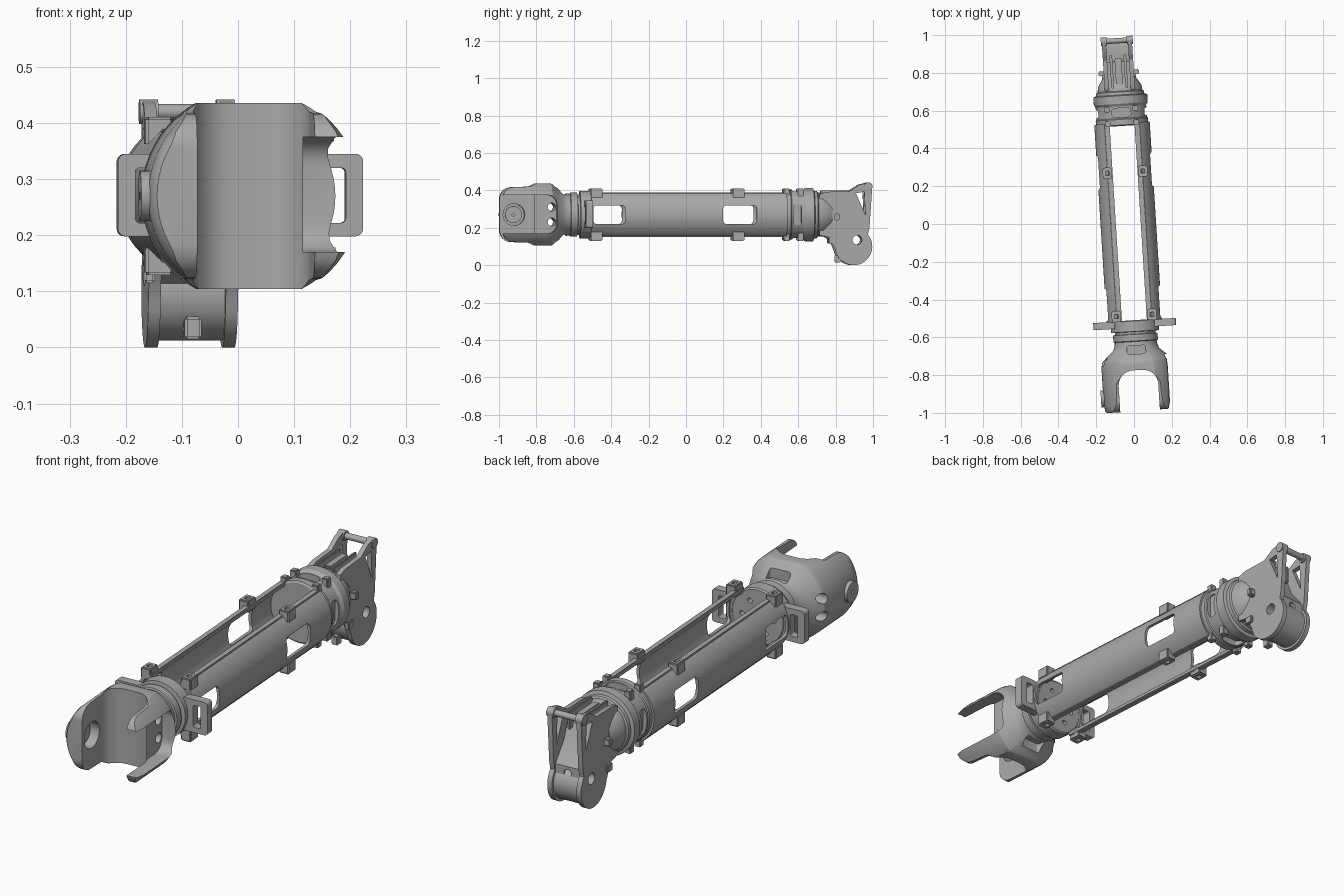
import bpy, bmesh
from math import cos, sin, pi, radians, atan
from mathutils import Matrix, Vector

old = bpy.data.objects.get("Cube")
if old:
    bpy.data.objects.remove(old)

grey = bpy.data.materials.new("machined grey")
grey.use_nodes = True
COLOUR = (0.4, 0.4, 0.4, 1)
grey.diffuse_color = COLOUR
grey.node_tree.nodes["Principled BSDF"].inputs["Base Color"].default_value = COLOUR
parts = []


# ---- helpers: everything is built along Y around the limb axis ----
def finish(name, bm):
    bmesh.ops.recalc_face_normals(bm, faces=bm.faces)
    mesh = bpy.data.meshes.new(name)
    bm.to_mesh(mesh)
    bm.free()
    mesh.materials.append(grey)
    obj = bpy.data.objects.new(name, mesh)
    bpy.context.scene.collection.objects.link(obj)
    parts.append(obj)
    return obj


def prism(name, pts, axis, a, b, bevel=0):
    """Extrude a 2D outline along an axis; the outline uses the other two axes in order."""
    bm = bmesh.new()

    def place(p, d):
        c = list(p)
        c.insert("xyz".index(axis), d)
        return bm.verts.new(c)
    lo, hi = [place(p, a) for p in pts], [place(p, b) for p in pts]
    bm.faces.new(lo)
    bm.faces.new(hi)
    for i in range(len(pts)):
        j = (i + 1) % len(pts)
        bm.faces.new((lo[i], lo[j], hi[j], hi[i]))
    if bevel:
        rim = [e for f in bm.faces if len(f.verts) == len(pts) and f.index < 2 for e in f.edges]
        bmesh.ops.bevel(bm, geom=bm.edges[:] if len(pts) == 4 else rim,
                        offset=bevel, segments=2, affect='EDGES')
    return finish(name, bm)


def box(name, x, y, z, bevel=0):
    return prism(name, [(x[0], y[0]), (x[1], y[0]), (x[1], y[1]), (x[0], y[1])], "z", z[0], z[1], bevel)


def arc(cx, cy, r, a0, a1, n=10):
    return [(cx + r * cos(radians(a0 + (a1 - a0) * i / n)),
             cy + r * sin(radians(a0 + (a1 - a0) * i / n))) for i in range(n + 1)]


def rounded(x, y, r):
    return (arc(x[1] - r, y[1] - r, r, 0, 90, 5) + arc(x[0] + r, y[1] - r, r, 90, 180, 5)
            + arc(x[0] + r, y[0] + r, r, 180, 270, 5) + arc(x[1] - r, y[0] + r, r, 270, 360, 5))


def rod(name, axis, c, r, a, b, n=32):
    return prism(name, arc(c[0], c[1], r, 0, 360, n)[:-1], axis, a, b)


def revolve(name, profile, n=64):
    bm = bmesh.new()
    rings = [[bm.verts.new((r * cos(2 * pi * i / n), s, r * sin(2 * pi * i / n)))
              for i in range(n)] for s, r in profile]
    for p, q in zip(rings, rings[1:]):
        for i in range(n):
            bm.faces.new((p[i], p[i - 1], q[i - 1], q[i]))
    bm.faces.new(rings[0])
    bm.faces.new(rings[-1])
    return finish(name, bm)


def cut(obj, *tools, op='DIFFERENCE'):
    for t in tools:
        m = obj.modifiers.new("cut", 'BOOLEAN')
        m.operation, m.object, m.solver = op, t, 'EXACT'
    dg = bpy.context.evaluated_depsgraph_get()
    dg.update()
    mesh = bpy.data.meshes.new_from_object(obj.evaluated_get(dg))
    obj.modifiers.clear()
    obj.data = mesh
    for t in tools:
        parts.remove(t)
        bpy.data.objects.remove(t)
    return obj


SIDES = ((1, "left"), (-1, "right"))


def span(sign, a, b):
    return tuple(sorted((sign * a, sign * b)))


# ---- fork: turned body, clipped to a rounded outline, with a U channel ----
fork = revolve("fork", [(-1.0, 0.17), (-0.985, 0.183), (-0.95, 0.19), (-0.75, 0.19), (-0.725, 0.184),
                        (-0.695, 0.155), (-0.665, 0.122), (-0.64, 0.113), (-0.61, 0.11)])
outline = (arc(-0.93, 0.085, 0.062, 180, 90, 8) + [(-0.84, 0.15), (-0.81, 0.166)]
           + arc(-0.735, 0.136, 0.03, 90, 30, 4) + [(-0.66, 0.12), (-0.6, 0.12)])
outline += [(y, -z) for y, z in reversed(outline)]
cut(fork, prism("clip", outline, "x", -0.3, 0.3), op='INTERSECT')
channel = [(0.105, -1.1)] + arc(0.025, -0.855, 0.08, 0, 90, 8) + arc(-0.025, -0.855, 0.08, 90, 180, 8) + [(-0.105, -1.1)]
cut(fork, prism("channel", channel, "z", -0.3, 0.3))
cut(fork, prism("notch", rounded((-1.2, -0.7), (-0.1, 0.105), 0.05), "x", 0.095, 0.3))
for z in (-0.04, 0.04):
    cut(fork, rod("bolt_hole", "x", (-0.725, z), 0.022, -0.3, 0.3, 20))
for s in (1, -1):
    cut(fork, prism("pocket", rounded((-0.05, 0.05), (-0.69, -0.645), 0.012), "z", *span(s, 0.095, 0.3)))
cut(fork, rod("hub_recess", "x", (-0.915, 0), 0.058, -0.15, -0.05))
cut(rod("fork_hub", "x", (-0.915, 0), 0.045, -0.203, -0.14),
    rod("pin_hole", "x", (-0.915, 0), 0.008, -0.3, 0))

# ---- front collar and bulkhead with bolt holes ----
collar = revolve("front_collar", [(-0.625, 0.108), (-0.62, 0.118), (-0.585, 0.118), (-0.583, 0.108),
                                  (-0.572, 0.108), (-0.57, 0.127), (-0.515, 0.127), (-0.51, 0.12)])
holes = [rod("hole", "y", (0.075 * cos(a), 0.075 * sin(a)), 0.011, -0.54, -0.4, 16)
         for a in [i * pi / 3 for i in range(6)]]
cut(collar, *holes, rod("centre_hole", "y", (0, 0), 0.025, -0.55, -0.4))
for s, side in SIDES:
    cut(prism(side + "_bracket", rounded(span(s, 0.1, 0.219), (-0.072, 0.075), 0.014), "y", -0.55, -0.512),
        prism("slot", rounded(span(s, 0.152, 0.188), (-0.048, 0.05), 0.008), "y", -0.6, -0.45))

# ---- side shells with windows, edge rails and lugs ----
for s, side in SIDES:
    ring = arc(0, 0, 0.147, -53, 53, 24) + arc(0, 0, 0.134, 53, -53, 24)
    shell = prism(side + "_shell", [(s * x, z) for x, z in ring], "y", -0.515, 0.535)
    for y in ((-0.505, -0.335), (0.19, 0.37)):
        cut(shell, prism("window", rounded(y, (-0.05, 0.05), 0.018), "x", *span(s, 0.05, 0.3)))
    for t, level in ((1, "upper"), (-1, "lower")):
        box(f"{side}_{level}_rail", span(s, 0.066, 0.093), (-0.515, 0.535), span(t, 0.1, 0.119), 0.003)
        for y, end in ((-0.485, "front"), (0.275, "rear")):
            lug = box(f"{side}_{level}_{end}_lug", span(s, 0.07, 0.119), (y - 0.03, y + 0.03),
                      span(t, 0.088, 0.141), 0.005)
            cut(lug, box("lug_hole", span(s, 0.084, 0.104), (y - 0.011, y + 0.011), (-0.3, 0.3)))
            cut(parts[parts.index(lug) - (1 if end == "front" else 2)],
                box("rail_hole", span(s, 0.084, 0.104), (y - 0.011, y + 0.011), (-0.3, 0.3)))

# ---- rear collar with four pockets ----
rear = revolve("rear_collar", [(0.52, 0.13), (0.525, 0.138), (0.555, 0.138), (0.56, 0.134), (0.625, 0.134),
                               (0.638, 0.143), (0.68, 0.143), (0.685, 0.128), (0.7, 0.126),
                               (0.705, 0.118), (0.73, 0.116), (0.78, 0.085)])
for s in (1, -1):
    cut(rear, prism("pocket", rounded((-0.05, 0.05), (0.567, 0.615), 0.016), "z", *span(s, 0.105, 0.3)),
        prism("side_pocket", rounded((0.57, 0.61), (-0.055, 0.055), 0.014), "x", *span(s, 0.115, 0.3)))
for s, side in SIDES:
    for t, level in ((1, "upper"), (-1, "lower")):
        for y in (0.535, 0.61):
            box(f"{side}_{level}_collar_tab", span(s, 0.06, 0.09), (y - 0.015, y + 0.015),
                span(t, 0.09, 0.14), 0.004)

# ---- foot: side plates with a triangular opening, core, drum and roller ----
plate = ([(0.71, -0.11), (0.71, 0.11), (0.75, 0.122), (0.87, 0.125), (0.925, 0.16)]
         + arc(0.972, 0.15, 0.021, 100, 0, 6) + [(0.978, -0.07)]
         + arc(0.893, -0.17, 0.1, 40, -170, 24) + [(0.775, -0.145), (0.76, -0.12)])
for s, side in SIDES:
    p = prism(side + "_foot_plate", plate, "x", *span(s, 0.058, 0.08))
    cut(p, prism("triangle", [(0.905, 0.115), (0.95, 0.122), (0.956, 0.0)], "x", -0.2, 0.2),
        rod("axle_hole", "x", (0.912, -0.135), 0.025, -0.2, 0.2),
        rod("small_hole", "x", (0.785, -0.13), 0.009, -0.2, 0.2, 16))
    box(side + "_foot_pin", span(s, 0.075, 0.108), (0.79, 0.815), (-0.03, 0.005), 0.005)
    box(side + "_foot_block", span(s, 0.07, 0.09), (0.76, 0.8), (-0.155, -0.12), 0.004)
    box(side + "_guide_rail", span(s, 0.03, 0.044), (0.72, 0.9), (0.05, 0.13), 0.004)
    rod(side + "_roller_collar", "x", (0.972, 0.15), 0.022, *span(s, 0.052, 0.085))

core = prism("foot_core", [(0.71, -0.1), (0.71, 0.1), (0.86, 0.1), (0.9, 0.0), (0.965, -0.08),
                           (0.965, -0.17), (0.83, -0.17)], "x", -0.06, 0.06)
drum = rod("foot_drum", "x", (0.893, -0.17), 0.088, -0.06, 0.06, 48)
for part in (core, drum):
    cut(part, rod("axle_hole", "x", (0.912, -0.135), 0.025, -0.2, 0.2))
cut(core, rod("rear_hole", "y", (0, -0.11), 0.018, 0.94, 1.1, 20))
box("foot_slider", (-0.018, 0.018), (0.74, 0.88), (0.08, 0.12), 0.005)
rod("roller", "x", (0.972, 0.15), 0.014, -0.06, 0.06)
box("drum_key", (-0.015, 0.015), (0.795, 0.83), (-0.255, -0.215), 0.004)

# ---- place the slightly slanted limb and smooth the round faces ----
placement = Matrix.Translation((-0.03, 0, 0.27)) @ Matrix.Rotation(atan(0.063), 4, 'Z')
bpy.ops.object.select_all(action='DESELECT')
for obj in parts:
    obj.data.transform(placement)
    obj.select_set(True)
bpy.context.view_layer.objects.active = parts[0]
bpy.ops.object.shade_smooth_by_angle(angle=radians(30))
